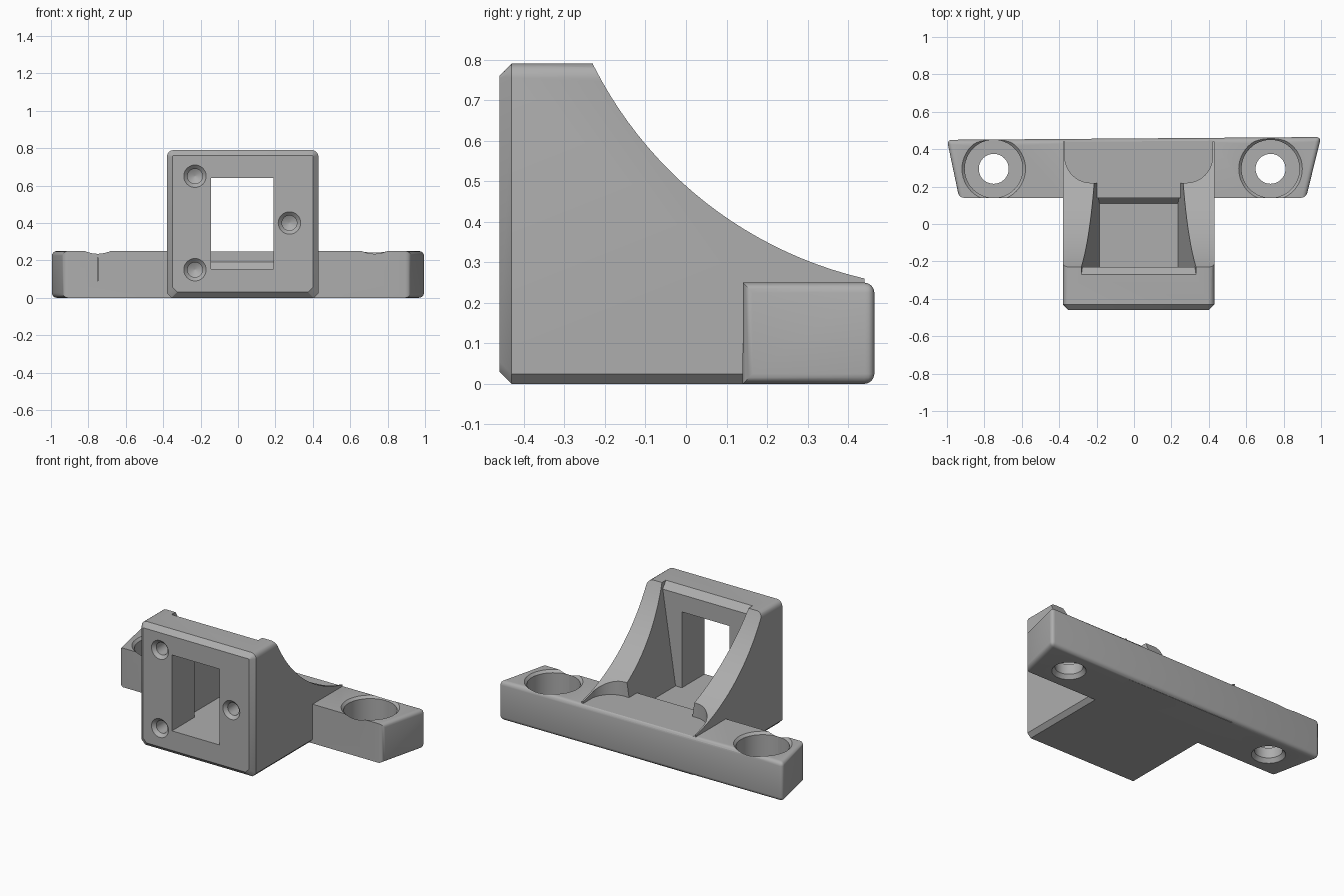
import bpy, bmesh, math

if "Cube" in bpy.data.objects:
    bpy.data.objects.remove(bpy.data.objects["Cube"])

grey = bpy.data.materials.new("plain grey")
grey.diffuse_color = (0.42, 0.42, 0.42, 1)
grey.use_nodes = True
grey.node_tree.nodes["Principled BSDF"].inputs["Base Color"].default_value = grey.diffuse_color
CX = 0.025  # centre line of the mounting block


def loft(name, rings):
    """Closed solid through rings of equal point count."""
    bm = bmesh.new()
    loops = [[bm.verts.new(p) for p in ring] for ring in rings]
    n = len(loops[0])
    for a, b in zip(loops, loops[1:]):
        for i in range(n):
            bm.faces.new((a[i], a[(i + 1) % n], b[(i + 1) % n], b[i]))
    bm.faces.new(loops[0])
    bm.faces.new(loops[-1])
    bmesh.ops.recalc_face_normals(bm, faces=bm.faces)
    me = bpy.data.meshes.new(name)
    bm.to_mesh(me)
    bm.free()
    me.materials.append(grey)
    ob = bpy.data.objects.new(name, me)
    bpy.context.collection.objects.link(ob)
    return ob


def apply(ob, mod):
    bpy.context.view_layer.objects.active = ob
    bpy.ops.object.modifier_apply(modifier=mod.name)


def boolean(ob, other, op='DIFFERENCE'):
    m = ob.modifiers.new("bool", 'BOOLEAN')
    m.operation, m.solver, m.object = op, 'EXACT', other
    apply(ob, m)
    bpy.data.objects.remove(other)


def turned(name, profile, to_world, n=48):
    """Round cutter from (radius, height) pairs."""
    return loft(name, [[to_world(r * math.cos(2 * math.pi * i / n),
                                 r * math.sin(2 * math.pi * i / n), h)
                        for i in range(n)] for r, h in profile])


# Block: rounded top corners, chamfered bottom corners and front rim
def section(y, inset):
    w, lo, hi, r = 0.405 - inset, inset, 0.79 - inset, 0.035 - inset
    c = 0.025
    half = [(w - c, lo), (w, lo + c)]
    half += [(w - r + r * math.cos(a), hi - r + r * math.sin(a))
             for a in (math.pi / 8 * k for k in range(5))]
    pts = half + [(-x, z) for x, z in reversed(half)]
    return [(CX + x, y, z) for x, z in pts]


bracket = loft("bracket", [section(-0.46, 0.03), section(-0.43, 0), section(0.44, 0)])

# Concave sweep down to the back
boolean(bracket, turned("sweep_cutter", [(1.002, -1), (1.002, 1)],
                        lambda a, b, h: (h, 0.667 + a, 1.236 + b), 160))

# Mounting bar with tapered ends and rounded edges
plan = [(-0.935, 0.14), (0.92, 0.14), (1.0, 0.465), (-1.0, 0.45)]
bar = loft("mounting_bar", [[(x, y, z) for x, y in plan] for z in (0, 0.25)])
bm = bmesh.new()
bm.from_mesh(bar.data)
edges = [e for e in bm.edges
         if not (all(v.co.y < 0.15 for v in e.verts)
                 and abs(e.verts[0].co.x - e.verts[1].co.x) > 1)]
bmesh.ops.bevel(bm, geom=edges, offset=0.025, offset_type='OFFSET', segments=4,
                profile=0.5, affect='EDGES', clamp_overlap=True)
bm.to_mesh(bar.data)
bm.free()
boolean(bracket, bar, 'UNION')

# Inner cavity with leaning side walls, open to the back
side = [(-0.23, 0.155), (0.11, 0.155), (0.14, 0.19), (0.14, 0.248), (0.6, 0.248),
        (0.6, 0.86), (-0.34, 0.86), (-0.27, 0.79), (-0.23, 0.75)]
boolean(bracket, loft("cavity_cutter",
                      [[(CX + s * (0.21 + 0.152 * (z - 0.155)), y, z) for y, z in side]
                       for s in (-1, 1)]))

# Rounded clearance pocket above the bar
r, w = 0.14, 0.395
arc = [(w - r + r * math.cos(a), 0.22 + r - r * math.sin(a))
       for a in (math.pi / 20 * k for k in range(11))]
pocket = [(w, 0.6)] + arc + [(-x, y) for x, y in reversed(arc)] + [(-w, 0.6)]
boolean(bracket, loft("pocket_cutter",
                      [[(CX + x, y, z) for x, y in pocket] for z in (0.248, 0.9)]))

# Window through the front plate
window = [(-0.145, 0.155), (0.19, 0.155), (0.19, 0.64), (-0.145, 0.64)]
boolean(bracket, loft("window_cutter",
                      [[(x, y, z) for x, z in window] for y in (-0.6, -0.2)]))

# Counterbored bolt holes in the bar
bolt = [(0.105, -0.01), (0.08, 0.025), (0.08, 0.09), (0.155, 0.09),
        (0.155, 0.235), (0.172, 0.252), (0.172, 0.4)]
for cx in (-0.75, 0.73):
    boolean(bracket, turned("bolt_cutter", bolt,
                            lambda a, b, h: (cx + a, 0.295 + b, h)))

# Countersunk blind screw holes in the front plate
screw = [(0.06, -0.5), (0.06, -0.46), (0.04, -0.44), (0.04, -0.32), (0.004, -0.30)]
for cx, cz in ((-0.23, 0.65), (-0.23, 0.15), (0.275, 0.4)):
    boolean(bracket, turned("screw_cutter", screw,
                            lambda a, b, h: (cx + a, h, cz + b), 32))

bpy.ops.object.select_all(action='DESELECT')
bracket.select_set(True)
bpy.context.view_layer.objects.active = bracket
bpy.ops.object.shade_smooth_by_angle(angle=math.radians(30))
